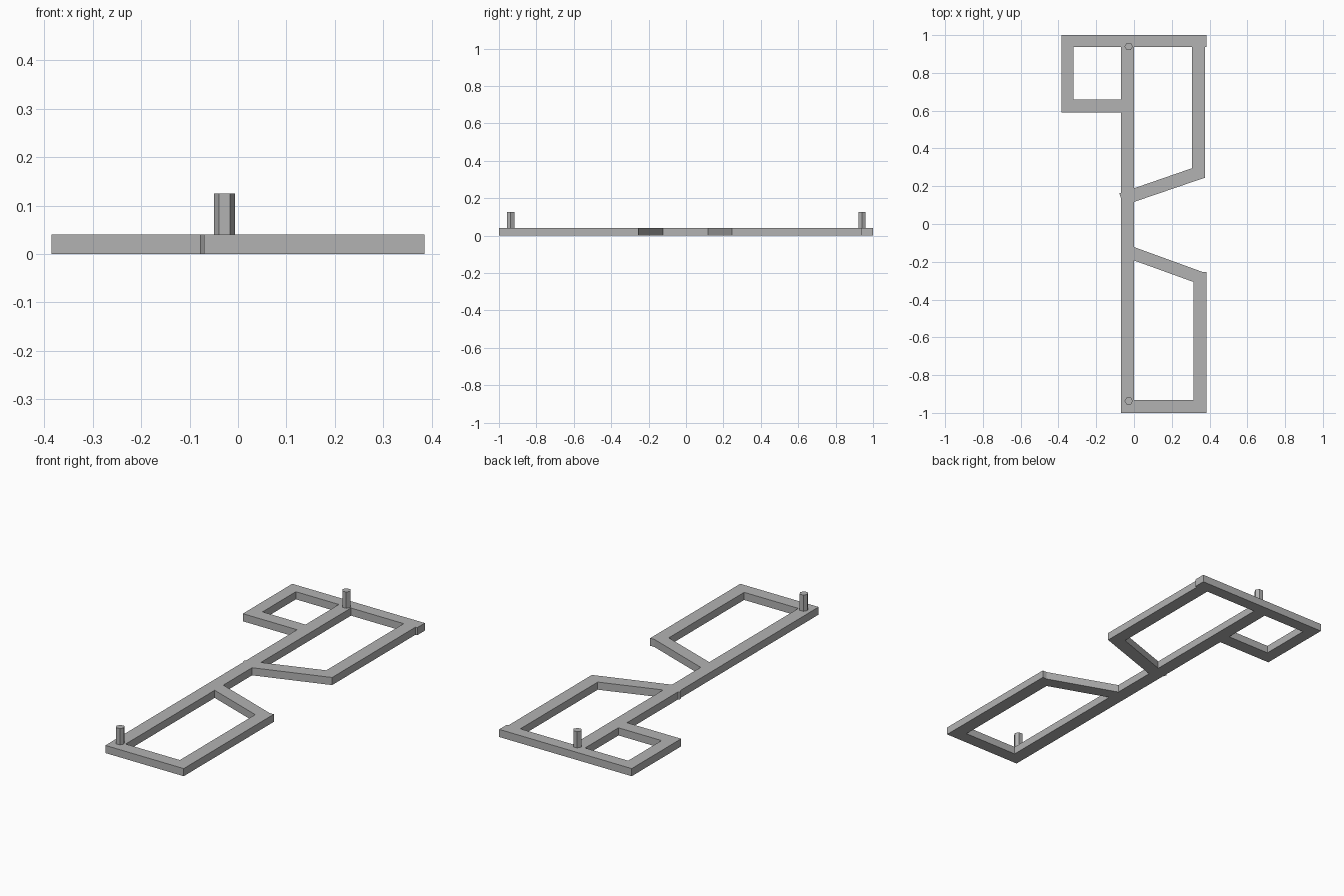
import bpy, bmesh, math

cube = bpy.data.objects.get("Cube")
if cube:
    bpy.data.objects.remove(cube)

THICK = 0.04

grey = bpy.data.materials.new("plain_grey")
grey.use_nodes = True
colour = (0.45, 0.45, 0.45, 1)
grey.diffuse_color = colour
grey.node_tree.nodes["Principled BSDF"].inputs["Base Color"].default_value = colour


def slab(name, outline, bottom=0.0, top=THICK):
    """Extrude a counter-clockwise outline into a flat-faced solid."""
    bm = bmesh.new()
    base = bm.faces.new([bm.verts.new((x, y, bottom)) for x, y in outline])
    solid = bmesh.ops.extrude_face_region(bm, geom=[base], use_keep_orig=True)
    for v in solid["geom"]:
        if isinstance(v, bmesh.types.BMVert):
            v.co.z = top
    bmesh.ops.recalc_face_normals(bm, faces=bm.faces)
    mesh = bpy.data.meshes.new(name)
    bm.to_mesh(mesh)
    bm.free()
    mesh.materials.append(grey)
    obj = bpy.data.objects.new(name, mesh)
    bpy.context.collection.objects.link(obj)
    return obj


def bar(name, x0, x1, y0, y1):
    return slab(name, [(x0, y0), (x1, y0), (x1, y1), (x0, y1)])


# Long central bar and the two end bars
bar("spine", -0.07, 0, -0.932, 0.937)
bar("back_bar", -0.385, 0.385, 0.937, 1)
bar("front_bar", -0.07, 0.385, -1, -0.932)

# Small square frame at the back right
bar("small_frame_side", -0.385, -0.32, 0.59, 0.937)
bar("small_frame_front", -0.32, -0.07, 0.59, 0.66)

# Back left frame: side bar and slanted bar that pokes through the spine
slab("back_frame_side", [(0.306, 0.295), (0.375, 0.245), (0.375, 0.937), (0.306, 0.937)])
slab("back_frame_slant", [(-0.055, 0.098), (0.375, 0.245), (0.306, 0.295), (-0.078, 0.162)])

# Front left frame: side bar with a square end and slanted bar
bar("front_frame_side", 0.315, 0.385, -0.932, -0.253)
slab("front_frame_slant", [(0, -0.193), (0.315, -0.307), (0.36, -0.253), (0, -0.122)])

# Six-sided pegs standing on the spine ends
for name, y in (("front_peg", -0.937), ("back_peg", 0.94)):
    ring = [(-0.028 + 0.022 * math.cos(a), y + 0.022 * math.sin(a))
            for a in (math.radians(60 * i) for i in range(6))]
    slab(name, ring, 0.0, 0.125)
